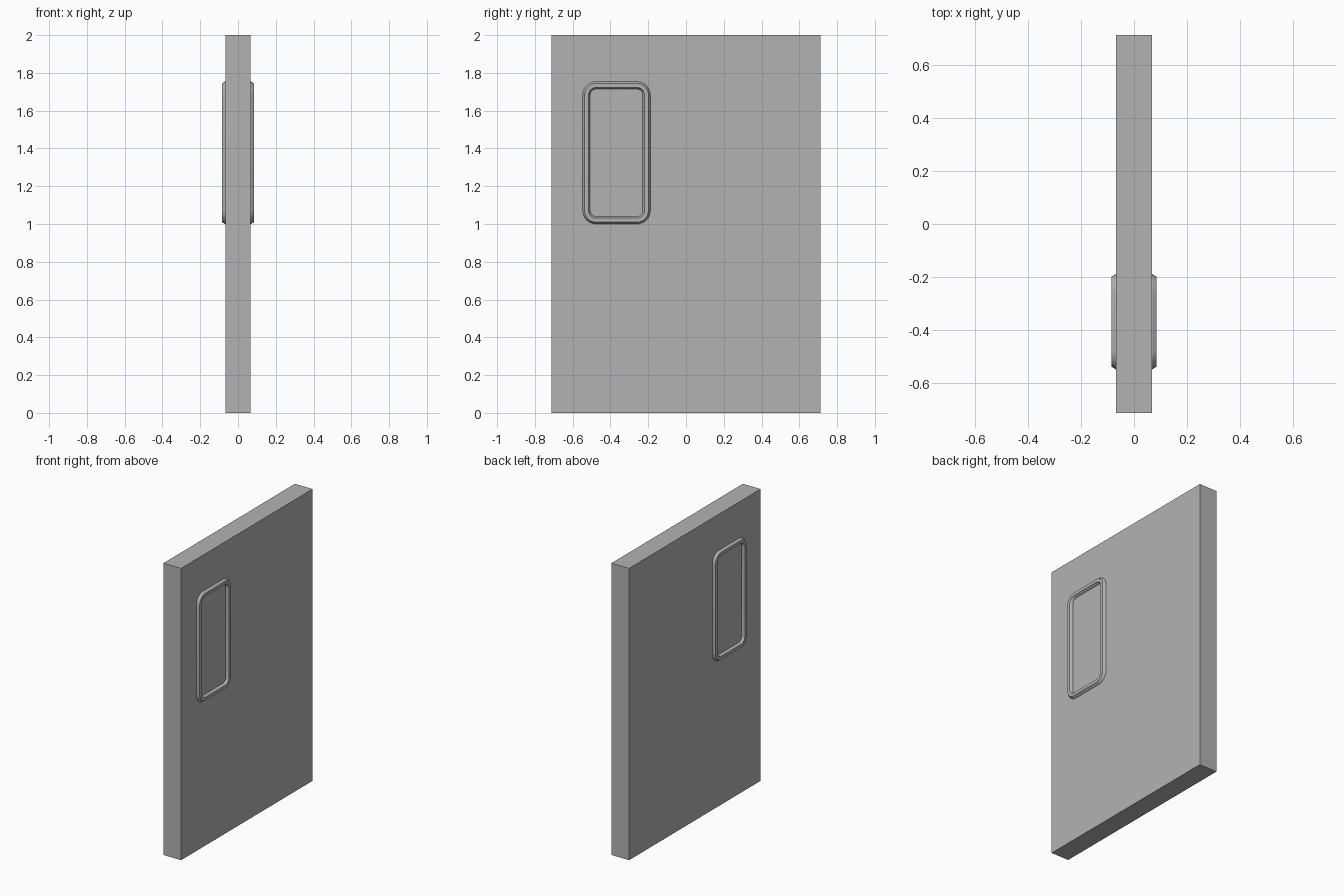
import bpy, bmesh, math

if "Cube" in bpy.data.objects:
    bpy.data.objects.remove(bpy.data.objects["Cube"])

HALF_T = 0.067            # half thickness of the door
CY, CZ = -0.368, 1.377    # window centre
HY, HZ = 0.179, 0.377     # window frame half sizes
CORNER = 0.07             # outer corner radius
STEPS = 6

# Dark grey paint shared by all parts
paint = bpy.data.materials.new("dark_grey")
paint.diffuse_color = (0.45, 0.45, 0.45, 1)
paint.use_nodes = True
paint.node_tree.nodes["Principled BSDF"].inputs["Base Color"].default_value = paint.diffuse_color

# Door slab
bpy.ops.mesh.primitive_cube_add(size=1, location=(0, 0, 1))
door = bpy.context.object
door.name = "door_panel"
door.scale = (2 * HALF_T, 1.424, 2)
bpy.ops.object.transform_apply(location=False, rotation=False, scale=True)
door.data.materials.append(paint)


def rounded_loop(inset):
    """Rounded rectangle in (y, z), shrunk inwards by inset."""
    r = CORNER - inset
    pts = []
    for i, (sy, sz) in enumerate([(1, 1), (-1, 1), (-1, -1), (1, -1)]):
        for k in range(STEPS + 1):
            a = math.pi / 2 * (i + k / STEPS)
            pts.append((CY + sy * (HY - CORNER) + r * math.cos(a),
                        CZ + sz * (HZ - CORNER) + r * math.sin(a)))
    return pts


def window_frame(name, side):
    """Bevelled ring around the window; profile is (inset, height)."""
    profile = [(0, -0.004), (0, 0.002), (0.010, 0.018),
               (0.031, 0.018), (0.040, 0.004), (0.040, -0.004)]
    bm = bmesh.new()
    loops = [[bm.verts.new((side * (HALF_T + h), y, z))
              for y, z in rounded_loop(inset)] for inset, h in profile]
    n = len(loops[0])
    for a, b in zip(loops, loops[1:] + loops[:1]):
        for i in range(n):
            j = (i + 1) % n
            bm.faces.new((a[i], a[j], b[j], b[i]))
    bmesh.ops.recalc_face_normals(bm, faces=bm.faces)
    mesh = bpy.data.meshes.new(name)
    bm.to_mesh(mesh)
    bm.free()
    mesh.materials.append(paint)
    obj = bpy.data.objects.new(name, mesh)
    bpy.context.collection.objects.link(obj)
    bpy.ops.object.select_all(action='DESELECT')
    obj.select_set(True)
    bpy.context.view_layer.objects.active = obj
    bpy.ops.object.shade_smooth_by_angle(angle=math.radians(25))


# Window frames on both faces
window_frame("window_frame_right", 1)
window_frame("window_frame_left", -1)
